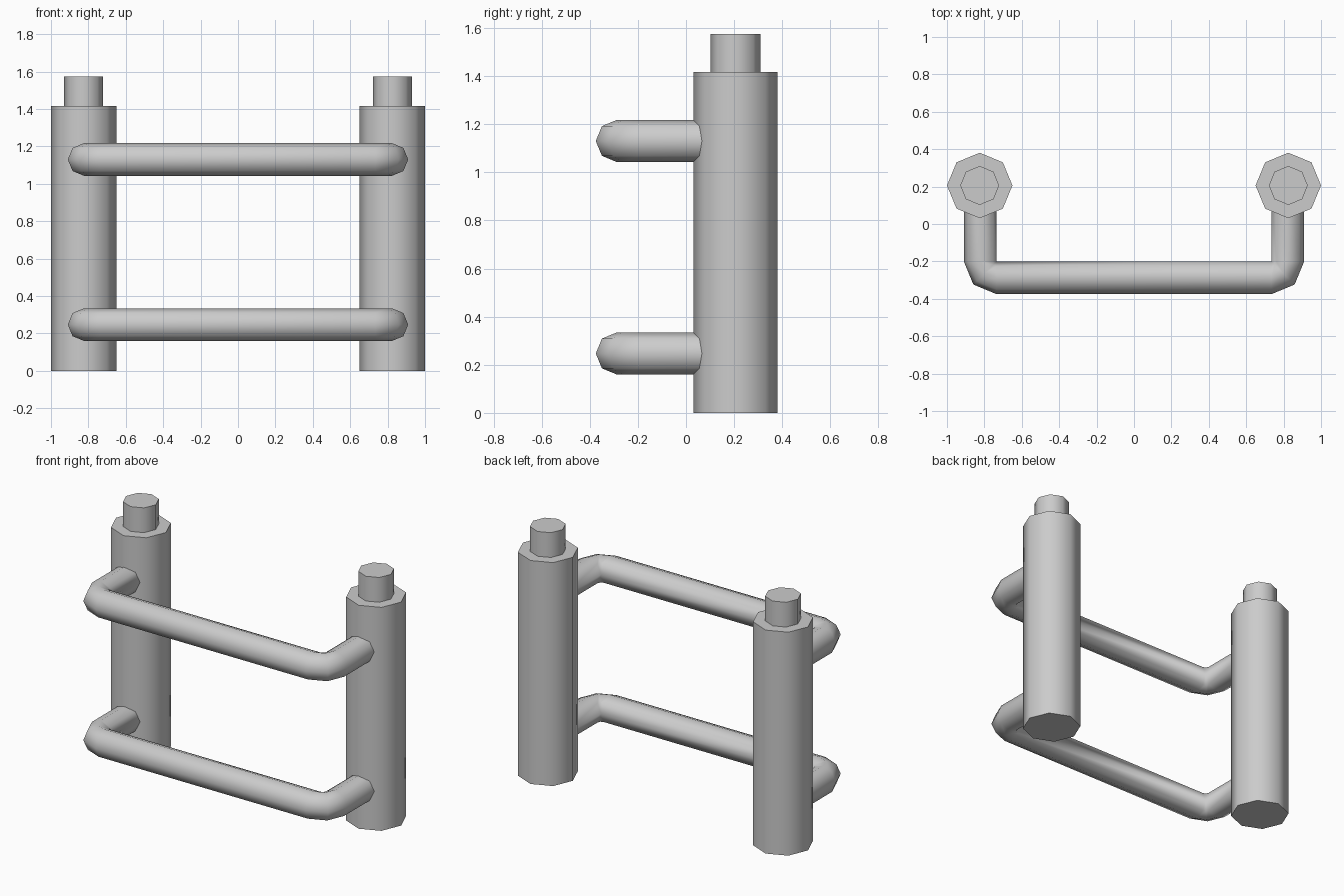
import bpy, bmesh, math
from mathutils import Vector

if "Cube" in bpy.data.objects:
    bpy.data.objects.remove(bpy.data.objects["Cube"])

grey = bpy.data.materials.new("plain_grey")
grey.use_nodes = True
colour = (0.6, 0.6, 0.6, 1)
grey.diffuse_color = colour
grey.node_tree.nodes["Principled BSDF"].inputs["Base Color"].default_value = colour

SIDES = 8
POST_X, POST_Y = 0.825, 0.206
TUBE_R = 0.0875


def finish(obj):
    obj.data.materials.append(grey)
    bpy.ops.object.select_all(action="DESELECT")
    obj.select_set(True)
    bpy.context.view_layer.objects.active = obj
    bpy.ops.object.shade_smooth_by_angle(angle=math.radians(50))


def cylinder(name, x, radius, bottom, top):
    bpy.ops.mesh.primitive_cylinder_add(
        vertices=SIDES, radius=radius, depth=top - bottom,
        location=(x, POST_Y, (bottom + top) / 2))
    obj = bpy.context.object
    obj.name = name
    finish(obj)


def rung(name, z):
    # Centre line: leg, corner swept around its inner edge, bar, corner, leg
    px, py = 0.735, -0.2
    stations = [(Vector((-px - TUBE_R, POST_Y, z)), Vector((-1, 0, 0)))]
    for side, angles in ((-1, (180, 225, 270)), (1, (270, 315, 360))):
        for a in angles:
            out = Vector((math.cos(math.radians(a)), math.sin(math.radians(a)), 0))
            stations.append((Vector((side * px, py, z)) + out * TUBE_R, out))
    stations.append((Vector((px + TUBE_R, POST_Y, z)), Vector((1, 0, 0))))

    bm = bmesh.new()
    rings = []
    for centre, out in stations:
        ring = []
        for i in range(SIDES):
            t = math.tau * i / SIDES
            offset = out * math.cos(t) + Vector((0, 0, math.sin(t)))
            ring.append(bm.verts.new(centre + offset * TUBE_R))
        rings.append(ring)
    for a, b in zip(rings, rings[1:]):
        for i in range(SIDES):
            j = (i + 1) % SIDES
            bm.faces.new((a[i], a[j], b[j], b[i]))
    bm.faces.new(rings[0])
    bm.faces.new(rings[-1])
    # Close the sharp inside of each corner
    bmesh.ops.remove_doubles(bm, verts=bm.verts, dist=0.0001)
    bmesh.ops.recalc_face_normals(bm, faces=bm.faces)
    mesh = bpy.data.meshes.new(name)
    bm.to_mesh(mesh)
    bm.free()
    obj = bpy.data.objects.new(name, mesh)
    bpy.context.collection.objects.link(obj)
    finish(obj)


# Posts with narrower pins on top
for label, side in (("right", -1), ("left", 1)):
    cylinder(label + "_post", side * POST_X, 0.175, 0, 1.417)
    cylinder(label + "_pin", side * POST_X, 0.104, 1.417, 1.574)

# Two bent rungs
rung("lower_rung", 0.247)
rung("upper_rung", 1.13)
